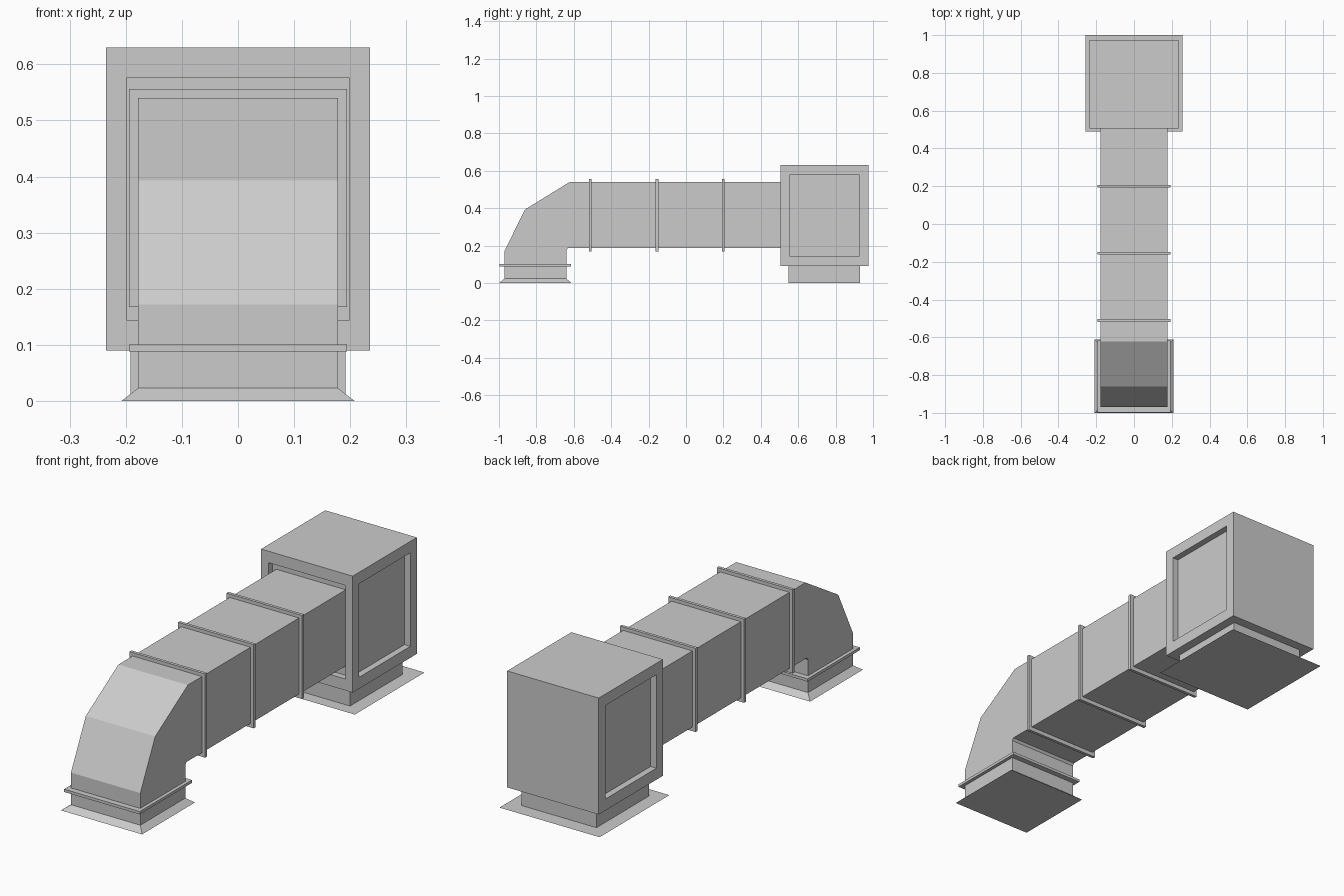
import bpy, bmesh
from mathutils import Vector

if "Cube" in bpy.data.objects:
    bpy.data.objects.remove(bpy.data.objects["Cube"])


def finish(name, bm):
    bmesh.ops.recalc_face_normals(bm, faces=bm.faces)
    mesh = bpy.data.meshes.new(name)
    bm.to_mesh(mesh)
    bm.free()
    obj = bpy.data.objects.new(name, mesh)
    bpy.context.collection.objects.link(obj)
    return obj


def block_bm(half_x, y, z):
    bm = bmesh.new()
    bmesh.ops.create_cube(bm, size=1)
    for v in bm.verts:
        v.co = (v.co.x * 2 * half_x,
                (y[0] + y[1]) / 2 + v.co.y * (y[1] - y[0]),
                (z[0] + z[1]) / 2 + v.co.z * (z[1] - z[0]))
    return bm


def block(name, half_x, y, z):
    return finish(name, block_bm(half_x, y, z))


# Bent duct: side profile (y, z) extruded across x
profile = [(0.54, 0.54), (-0.622, 0.54), (-0.861, 0.393), (-0.97, 0.172),
           (-0.97, 0.022), (-0.64, 0.022), (-0.64, 0.176), (-0.632, 0.187),
           (0.54, 0.187)]
bm = bmesh.new()
side = bm.faces.new([bm.verts.new((-0.178, y, z)) for y, z in profile])
out = bmesh.ops.extrude_face_region(bm, geom=[side], use_keep_orig=True)
bmesh.ops.translate(bm, vec=(0.356, 0, 0),
                    verts=[g for g in out["geom"] if isinstance(g, bmesh.types.BMVert)])
finish("duct", bm)

# Joint flanges along the duct and around the downpipe
for i, y in enumerate((-0.511, -0.155, 0.2)):
    block(f"duct_flange_{i + 1}", 0.194, (y - 0.007, y + 0.007), (0.168, 0.556))
block("downpipe_flange", 0.194, (-0.997, -0.614), (0.088, 0.101))

# Flared skirt under the downpipe
bm = block_bm(0.208, (-1.0, -0.612), (0, 0.023))
for v in bm.verts:
    if v.co.z > 0.01:
        v.co.x = 0.178 if v.co.x > 0 else -0.178
        v.co.y = -0.64 if v.co.y > -0.8 else -0.97
finish("downpipe_skirt", bm)

# Fan housing with recessed panels on the front and both sides
bm = block_bm(0.235, (0.505, 0.975), (0.09, 0.63))
bm.normal_update()
panels = [f for f in bm.faces if abs(f.normal.x) > 0.9 or f.normal.y < -0.9]
for f in panels:
    n, c = f.normal.copy(), f.calc_center_median()
    shrink = Vector((0.843, 0.797, 0.803))
    bmesh.ops.inset_individual(bm, faces=[f], thickness=0.01)
    corners = [(v, 1 if v.co.x > c.x else -1, 1 if v.co.y > c.y else -1,
                1 if v.co.z > c.z else -1) for v in f.verts]
    for v, sx, sy, sz in corners:
        if abs(n.x) > 0.9:
            v.co = (c.x, c.y + sy * 0.235 * shrink.y, c.z + sz * 0.27 * shrink.z)
        else:
            v.co = (c.x + sx * 0.235 * shrink.x, c.y, c.z + sz * 0.27 * shrink.z)
    deep = bmesh.ops.extrude_discrete_faces(bm, faces=[f])["faces"][0]
    bmesh.ops.translate(bm, vec=-n * 0.03, verts=deep.verts)
finish("fan_housing", bm)

# Housing neck and flat base sheet
block("housing_neck", 0.192, (0.547, 0.93), (0, 0.092))
bm = bmesh.new()
bmesh.ops.create_grid(bm, x_segments=1, y_segments=1, size=1)
for v in bm.verts:
    v.co = (v.co.x * 0.257, 0.7445 + v.co.y * 0.2555, 0)
finish("housing_base_sheet", bm)
